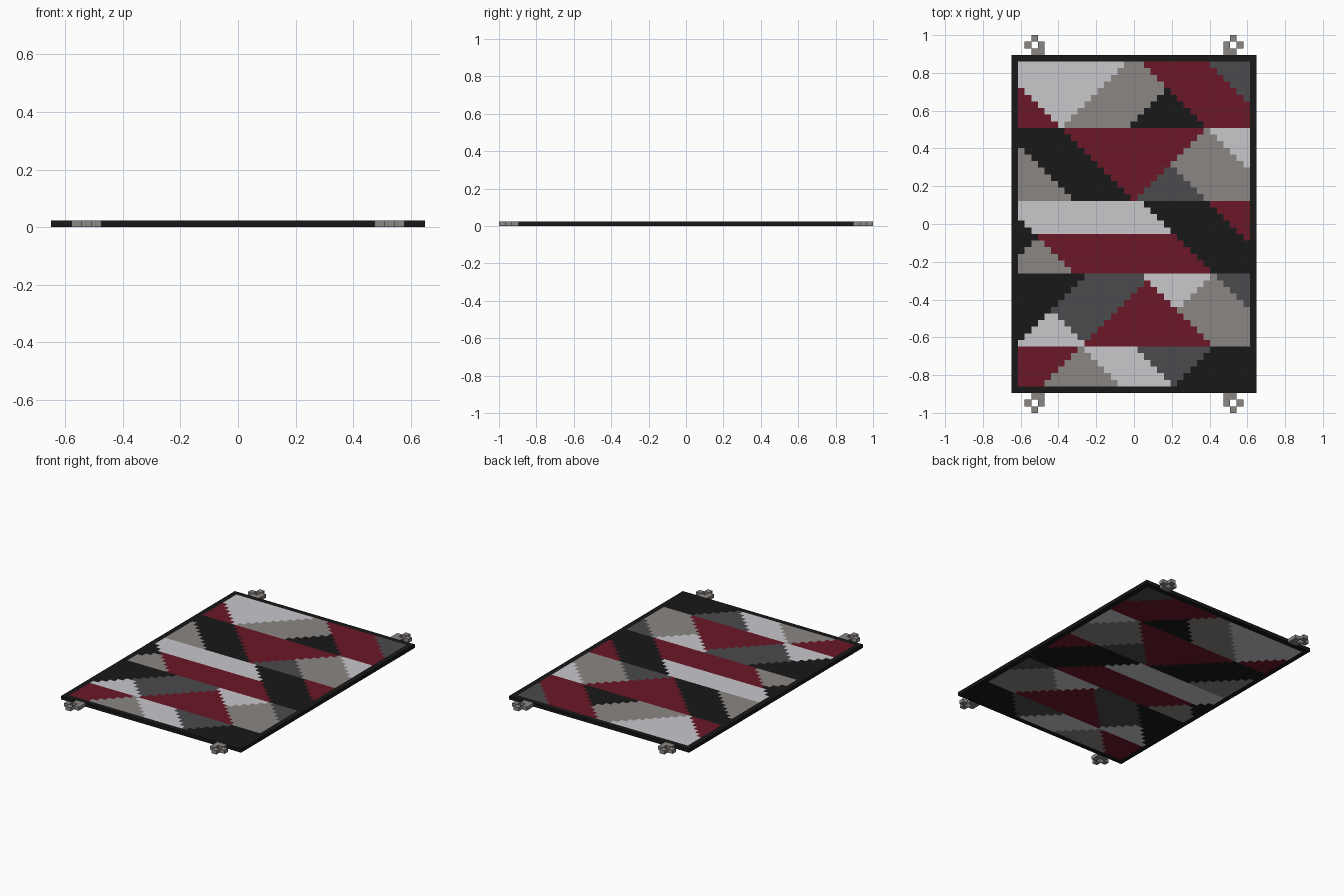
import bpy, bmesh
from mathutils import Matrix, Vector

if "Cube" in bpy.data.objects:
    bpy.data.objects.remove(bpy.data.objects["Cube"])

S = 2 / 57          # cell size
H = 0.0235          # rug thickness
COLS, ROWS = 35, 49

COLOURS = {
    "red": (0.145, 0.009, 0.02), "light": (0.58, 0.57, 0.60),
    "grey": (0.26, 0.24, 0.23), "dark": (0.07, 0.07, 0.075),
    "black": (0.009, 0.009, 0.009),
}
MATS = {}
for name, c in COLOURS.items():
    MATS[name] = bpy.data.materials.new(name + "_wool")
    MATS[name].diffuse_color = (*c, 1)
NAMES = list(COLOURS)

# Bands from the top: row count, then colours left to right, each with its
# stepped right-hand limits in columns as a function of the band row k
BANDS = [
    (10, lambda k: [("red", k - 3), ("light", 16 - k), ("grey", min(26 - k, 19 + k)),
                    ("black", 19 + k), ("red", 29 + k), ("dark", 99)]),
    (11, lambda k: [("grey", k - 2), ("black", 7 + k), ("red", 28 - k),
                    ("dark", 18 + k), ("grey", 29 + k), ("light", 99)]),
    (5, lambda k: [("black", k - 2), ("light", 19 + k), ("black", 29 + k), ("red", 99)]),
    (6, lambda k: [("black", 3 - k), ("grey", 3 + k), ("red", 24 + k),
                   ("black", 34 + k), ("red", 99)]),
    (11, lambda k: [("black", 10 - k), ("light", k), ("dark", min(20 - k, 19 + k)),
                    ("red", 19 + k), ("light", 29 - k), ("grey", 30 + k), ("dark", 99)]),
    (6, lambda k: [("red", 9 - k), ("grey", 10 + k), ("light", 18 + k),
                   ("dark", 29 - k), ("black", 99)]),
]


def colour_at(row, col):
    for count, limits in BANDS:
        if row < count:
            return next(name for name, limit in limits(row) if col < limit)
        row -= count


def make_object(name, bm, mats):
    mesh = bpy.data.meshes.new(name)
    bm.to_mesh(mesh)
    bm.free()
    ob = bpy.data.objects.new(name, mesh)
    for m in mats:
        mesh.materials.append(m)
    bpy.context.collection.objects.link(ob)
    return ob


def add_box(bm, x, y, w, d):
    """Slab of full rug thickness, centre and size in cells."""
    m = Matrix.Translation(Vector((x * S, y * S, H / 2))) @ Matrix.Diagonal((w * S, d * S, H, 1))
    bmesh.ops.create_cube(bm, size=1, matrix=m)


# Patchwork panel: a cell grid coloured by band, given thickness downwards
bm = bmesh.new()
bmesh.ops.create_grid(bm, x_segments=COLS, y_segments=ROWS, size=0.5,
                      matrix=Matrix.Translation((0, 0, H)) @ Matrix.Diagonal((COLS * S, ROWS * S, 1, 1)))
for f in bm.faces:
    c = f.calc_center_median()
    col = int(c.x / S + COLS / 2)
    row = int(ROWS / 2 - c.y / S)
    f.material_index = NAMES.index(colour_at(row, col))
panel = make_object("patchwork_panel", bm, [MATS[n] for n in NAMES])
solid = panel.modifiers.new("thickness", "SOLIDIFY")
solid.thickness = H
solid.offset = -1

# Dark border strips
bm = bmesh.new()
for s in (-1, 1):
    add_box(bm, s * 18, 0, 1, ROWS)
    add_box(bm, 0, s * 25, COLS + 2, 1)
make_object("border", bm, [MATS["black"]])

# Corner loops: small open rings of cells, mirrored to all four corners
LOOP = [(-15, 26), (-14, 26), (-16, 27), (-14, 27), (-15, 28)]
for sx, side in ((1, "left"), (-1, "right")):
    for sy, end in ((1, "back"), (-1, "front")):
        bm = bmesh.new()
        for x, y in LOOP:
            add_box(bm, sx * x, sy * y, 1, 1)
        make_object(f"corner_loop_{end}_{side}", bm, [MATS["grey"]])

for m in bpy.data.materials:
    if m.users and not m.is_grease_pencil:
        m.use_nodes = True
        m.node_tree.nodes["Principled BSDF"].inputs["Base Color"].default_value = m.diffuse_color
